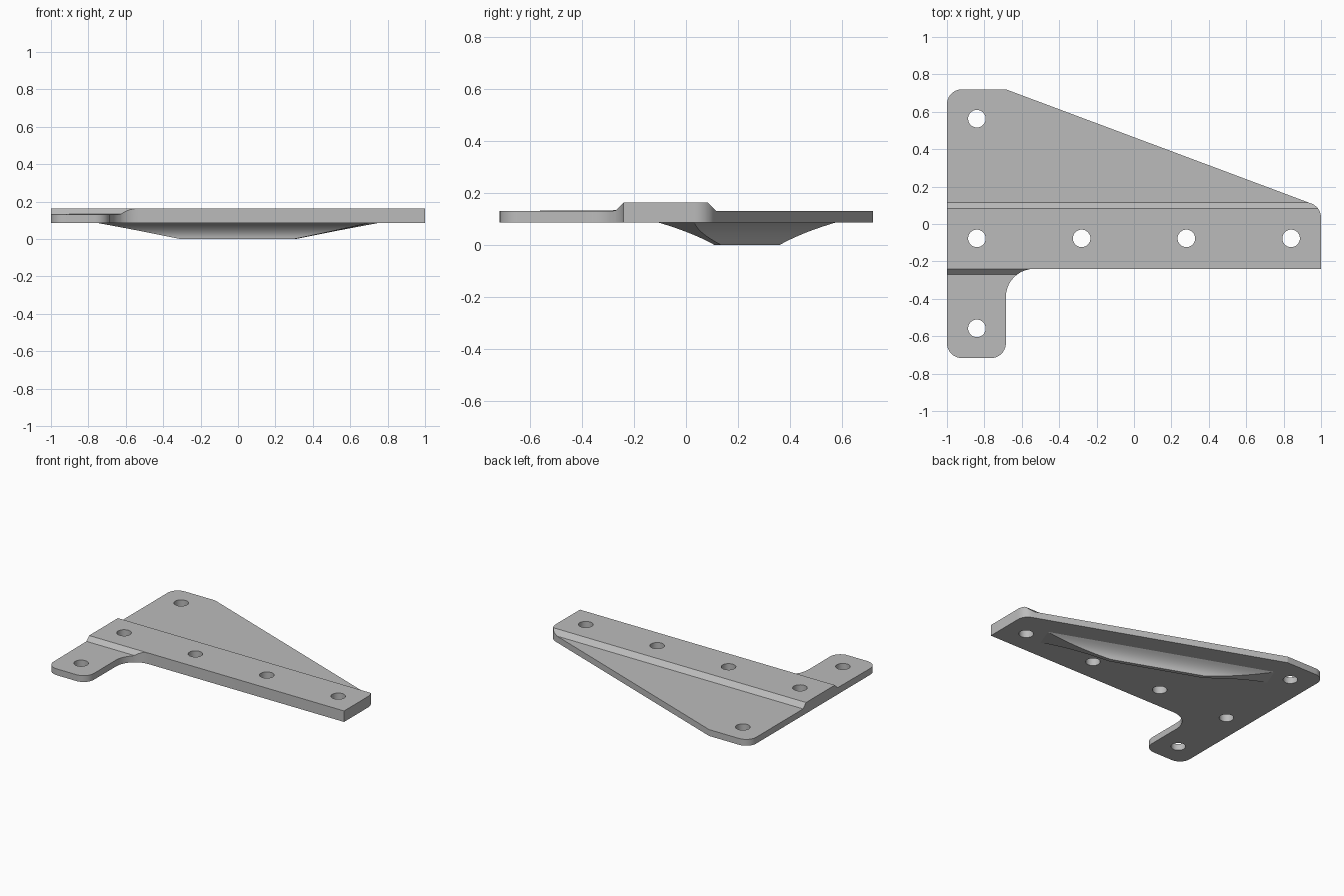
import bpy, bmesh, math
from mathutils import Vector, Matrix

cube = bpy.data.objects.get("Cube")
if cube:
    bpy.data.objects.remove(cube, do_unlink=True)

BASE, THIN, TOP = 0.085, 0.13, 0.163      # underside, thin plate, raised band

grey = bpy.data.materials.new("plain grey")
grey.use_nodes = True
colour = (0.5, 0.5, 0.5, 1)
grey.diffuse_color = colour
grey.node_tree.nodes["Principled BSDF"].inputs["Base Color"].default_value = colour


def make_object(name, bm):
    bmesh.ops.recalc_face_normals(bm, faces=bm.faces)
    mesh = bpy.data.meshes.new(name)
    bm.to_mesh(mesh)
    bm.free()
    mesh.materials.append(grey)
    obj = bpy.data.objects.new(name, mesh)
    bpy.context.collection.objects.link(obj)
    return obj


def smooth(obj):
    bpy.ops.object.select_all(action="DESELECT")
    obj.select_set(True)
    bpy.context.view_layer.objects.active = obj
    bpy.ops.object.shade_smooth_by_angle(angle=math.radians(25))


def rounded(corners, steps=10):
    """Outline with a tangent arc of the given radius at each corner."""
    points = []
    for i, (x, y, r) in enumerate(corners):
        p = Vector((x, y))
        a = (Vector(corners[i - 1][:2]) - p).normalized()
        b = (Vector(corners[(i + 1) % len(corners)][:2]) - p).normalized()
        if r == 0:
            points.append(p)
            continue
        half = a.angle(b) / 2
        centre = p + (a + b).normalized() * r / math.sin(half)
        start = p + a * r / math.tan(half) - centre
        end = p + b * r / math.tan(half) - centre
        sweep = start.angle(end)
        for k in range(steps + 1):
            t = k / steps
            points.append(centre + (start * math.sin((1 - t) * sweep)
                                    + end * math.sin(t * sweep)) / math.sin(sweep))
    return points


# Plate: outline extruded, split along the step lines, thin areas lowered
outline = rounded([(-1, -0.717, 0.08), (-0.685, -0.717, 0.08), (-0.685, -0.24, 0.15),
                   (1, -0.24, 0), (1, 0.09, 0.08), (-0.685, 0.72, 0.03), (-1, 0.72, 0.08)])
bm = bmesh.new()
face = bm.faces.new([bm.verts.new((p.x, p.y, BASE)) for p in outline])
raised = bmesh.ops.extrude_face_region(bm, geom=[face])["geom"]
for v in raised:
    if isinstance(v, bmesh.types.BMVert):
        v.co.z = TOP
for y in (-0.27, -0.24, 0.083, 0.116):
    bmesh.ops.bisect_plane(bm, geom=bm.verts[:] + bm.edges[:] + bm.faces[:],
                           plane_co=(0, y, 0), plane_no=(0, 1, 0), dist=1e-5)
for v in bm.verts:
    if v.co.z > THIN:
        outside = max(-0.24 - v.co.y, v.co.y - 0.083, 0)
        v.co.z = max(THIN, TOP - outside)
plate = make_object("bracket_plate", bm)

# Screw holes through the plate
bm = bmesh.new()
for x, y in [(-0.84, 0.563), (-0.84, -0.558)] + [(-0.84 + 0.56 * i, -0.077) for i in range(4)]:
    bmesh.ops.create_cone(bm, cap_ends=True, segments=32, radius1=0.047, radius2=0.047,
                          depth=0.4, matrix=Matrix.Translation((x, y, 0.1)))
cutter = make_object("hole_cutter", bm)
cutter.hide_render = True
holes = plate.modifiers.new("holes", "BOOLEAN")
holes.operation, holes.solver, holes.object = "DIFFERENCE", "EXACT", cutter
bpy.context.view_layer.objects.active = plate
bpy.ops.object.modifier_apply(modifier="holes")
bpy.data.objects.remove(cutter, do_unlink=True)
smooth(plate)

# Stiffening rib below: ramped ends, flared sides, parallel to the slanted edge
bm = bmesh.new()
rings, steps = [], 12
for k in range(-1, steps + 1):
    t = max(k, 0) / steps
    length = 0.772 - 0.447 * t
    width = 0.0135 + 0.0595 * (1 - t) ** 2.3
    z = BASE * (1 - t) + (0.01 if k < 0 else 0)
    rings.append([bm.verts.new((sx * length, sy * width, z))
                  for sx, sy in ((-1, -1), (1, -1), (1, 1), (-1, 1))])
for a, b in zip(rings, rings[1:]):
    for i in range(4):
        j = (i + 1) % 4
        bm.faces.new((a[i], a[j], b[j], b[i]))
bm.faces.new(rings[0])
bm.faces.new(rings[-1])
turn = Matrix.Translation((0, 0.235, 0)) @ Matrix.Rotation(math.atan2(-0.63, 1.685), 4, "Z")
bm.transform(turn)
smooth(make_object("stiffening_rib", bm))
